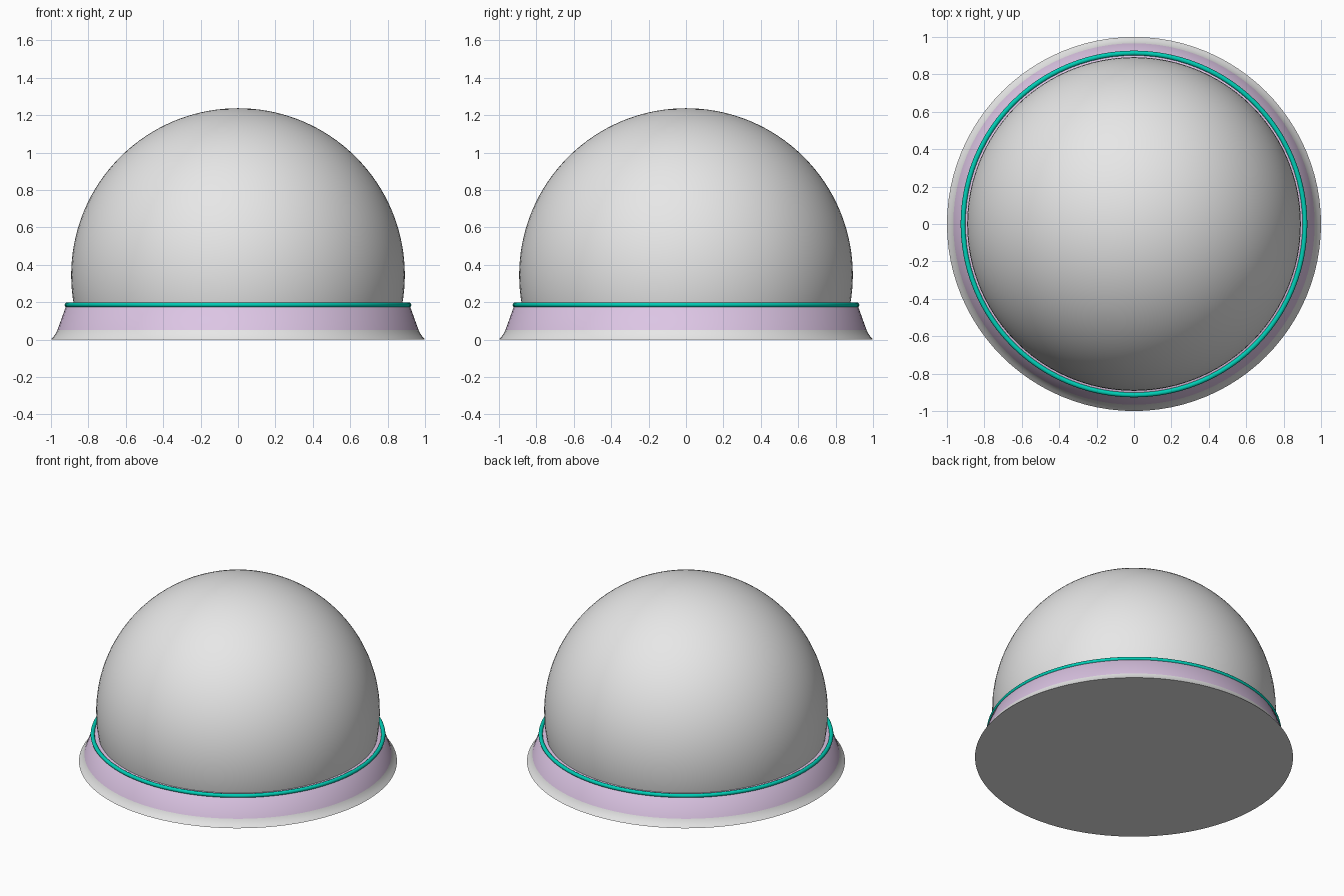
import bpy, bmesh, math

if "Cube" in bpy.data.objects:
    bpy.data.objects.remove(bpy.data.objects["Cube"], do_unlink=True)

SIDES = 96


def material(name, rgb):
    m = bpy.data.materials.new(name)
    m.use_nodes = True
    m.diffuse_color = (*rgb, 1)
    m.node_tree.nodes["Principled BSDF"].inputs["Base Color"].default_value = (*rgb, 1)
    return m


grey = material("light grey", (0.8, 0.8, 0.8))
lavender = material("lavender", (0.72, 0.56, 0.78))
teal = material("teal", (0.0, 0.62, 0.47))


def finish(obj, name, mat, angle=40):
    obj.name = obj.data.name = name
    obj.data.materials.append(mat)
    bpy.ops.object.select_all(action='DESELECT')
    obj.select_set(True)
    bpy.context.view_layer.objects.active = obj
    bpy.ops.object.shade_smooth_by_angle(angle=math.radians(angle))
    return obj


def lathe(name, profile, mat):
    """Spin a radius/height profile about the vertical axis."""
    bm = bmesh.new()
    verts = [bm.verts.new((r, 0, z)) for r, z in profile]
    edges = [bm.edges.new(pair) for pair in zip(verts, verts[1:])]
    bmesh.ops.spin(bm, geom=verts + edges, cent=(0, 0, 0), axis=(0, 0, 1),
                   angle=math.tau, steps=SIDES, use_duplicate=False)
    bmesh.ops.remove_doubles(bm, verts=bm.verts, dist=0.0001)
    bmesh.ops.recalc_face_normals(bm, faces=bm.faces)
    mesh = bpy.data.meshes.new(name)
    bm.to_mesh(mesh)
    bm.free()
    obj = bpy.data.objects.new(name, mesh)
    bpy.context.collection.objects.link(obj)
    return finish(obj, name, mat)


# Dome: sphere cap that sinks slightly into the collar
radius, centre, sink = 0.892, 0.345, 0.15
start = math.asin((sink - centre) / radius)
arc = [start + (math.pi / 2 - start) * i / 40 for i in range(41)]
lathe("dome", [(0, sink)] + [(radius * math.cos(a), centre + radius * math.sin(a))
                             for a in arc], grey)

# Flared foot with a flat underside, and the sloping collar above it
base = lathe("base", [(0, 0), (1, 0), (0.985, 0.017), (0.974, 0.034), (0.966, 0.05),
                      (0.919, 0.18), (0.91, 0.187), (0.86, 0.187), (0, 0.15)], grey)
base.data.materials.append(lavender)
for face in base.data.polygons:
    if face.center.z > 0.05:
        face.material_index = 1

# Trim ring around the collar's upper edge
bpy.ops.mesh.primitive_torus_add(location=(0, 0, 0.186), major_radius=0.914,
                                 minor_radius=0.013, major_segments=SIDES,
                                 minor_segments=12)
finish(bpy.context.object, "trim_ring", teal, 60)
